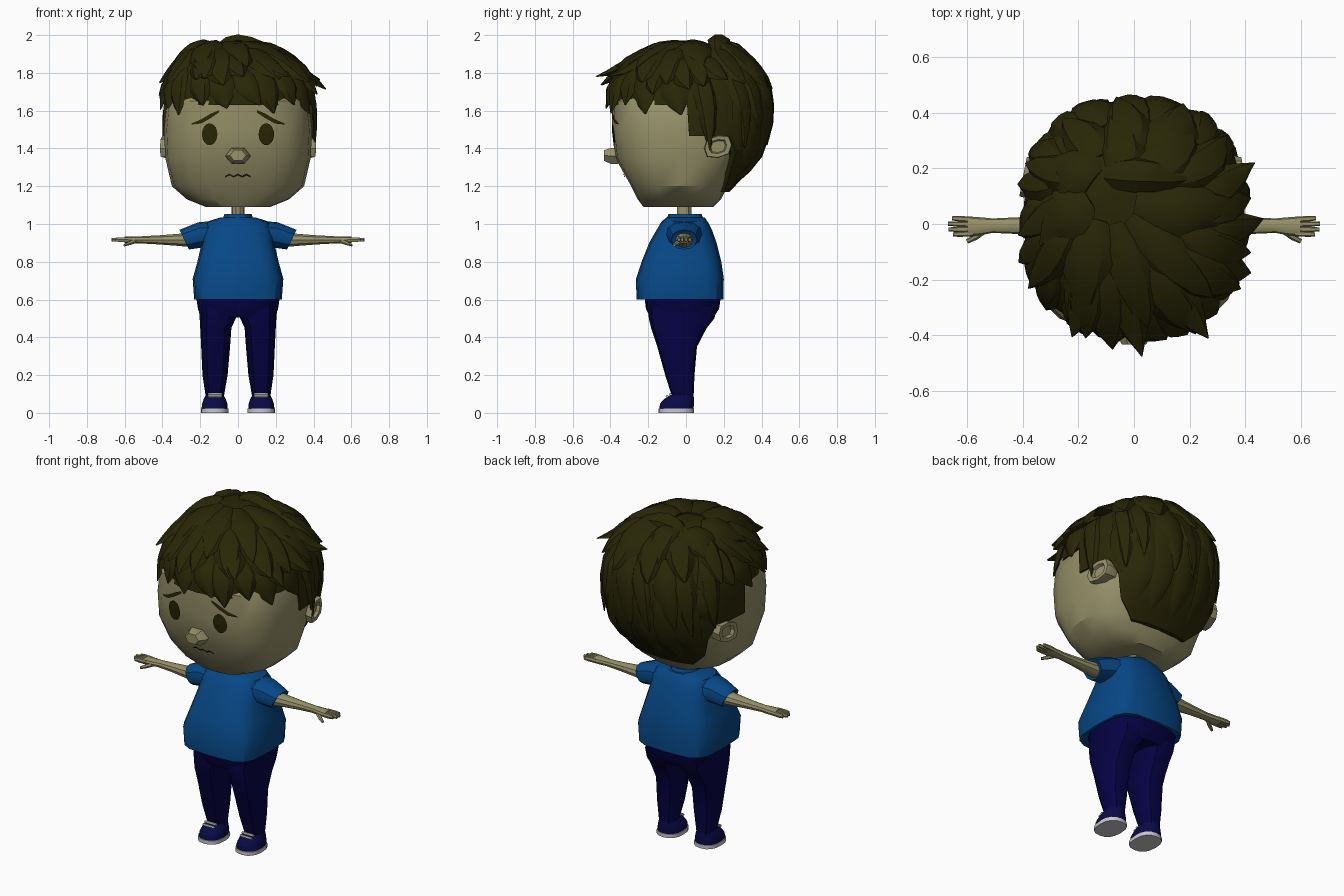
import bpy, bmesh, random
from math import sin, cos, pi, radians
from mathutils import Vector as V
from mathutils.bvhtree import BVHTree

random.seed(4)
cube = bpy.data.objects.get("Cube")
if cube:
    bpy.data.objects.remove(cube, do_unlink=True)
parts = []


def material(name, r, g, b):
    m = bpy.data.materials.new(name)
    m.use_nodes = True
    m.diffuse_color = (r, g, b, 1)
    bsdf = next(n for n in m.node_tree.nodes if n.type == "BSDF_PRINCIPLED")
    bsdf.inputs["Base Color"].default_value = (r, g, b, 1)
    bsdf.inputs["Roughness"].default_value = 0.9
    return m


SKIN = material("skin", 0.305, 0.28, 0.14)
HAIR = material("dark olive hair", 0.022, 0.02, 0.002)
SHIRT = material("blue shirt", 0.002, 0.064, 0.24)
NAVY = material("navy cloth", 0.0015, 0.0008, 0.058)
SHOE = material("navy shoe", 0.003, 0.003, 0.066)
WHITE = material("off white", 0.58, 0.58, 0.6)


def spow(t, n):
    return (abs(t) ** (2 / n)) * (1 if t >= 0 else -1)


def ring(c, u, v, n=2, sides=16):
    """Superellipse loop around c, spanned by u and v."""
    angles = [2 * pi * i / sides for i in range(sides)]
    return [V(c) + V(u) * spow(cos(a), n) + V(v) * spow(sin(a), n) for a in angles]


def zring(z, front, back, x0, x1, n=2.5, sides=16):
    """Level loop that fills the given front, back and side limits."""
    return ring(((x0 + x1) / 2, (front + back) / 2, z),
                ((x1 - x0) / 2, 0, 0), (0, (back - front) / 2, 0), n, sides)


def flip(rows, s):
    return [[V((p.x * s, p.y, p.z)) for p in row] for row in rows]


def part(name, mat, *lofts, closed=True):
    """Skin each list of rows; closed rows form tubes with end caps."""
    bm = bmesh.new()
    for rows in lofts:
        grid = [[bm.verts.new(p) for p in row] for row in rows]
        n = len(grid[0])
        for a, b in zip(grid, grid[1:]):
            for i in range(n if closed else n - 1):
                j = (i + 1) % n
                bm.faces.new((a[i], a[j], b[j], b[i]))
        if closed:
            bm.faces.new(grid[0])
            bm.faces.new(grid[-1])
    bmesh.ops.recalc_face_normals(bm, faces=bm.faces)
    if not closed:
        # Face plates look forward
        bm.normal_update()
        for f in bm.faces:
            if f.normal.y > 0:
                f.normal_flip()
    me = bpy.data.meshes.new(name)
    bm.to_mesh(me)
    bm.free()
    me.materials.append(mat)
    ob = bpy.data.objects.new(name, me)
    bpy.context.collection.objects.link(ob)
    parts.append(ob)
    return ob


# Head and neck
head = part("head", SKIN, [zring(z, f, b, -w, w, 2.8, 20) for z, f, b, w in (
    (1.09, -.225, .145, .17), (1.13, -.255, .185, .27), (1.2, -.29, .22, .35),
    (1.35, -.375, .30, .385), (1.5, -.393, .35, .392), (1.65, -.39, .35, .375),
    (1.8, -.28, .30, .28), (1.88, -.14, .2, .16))])
part("neck", SKIN, [zring(z, -.05, .03, -.035, .035, 2, 10) for z in (1.0, 1.12)])
part("nose", SKIN, [ring((0, y, z), (.067 * k, 0, 0), (0, 0, .05 * k), 2, 6)
                    for y, z, k in ((-.36, 1.36, 1), (-.395, 1.36, 1), (-.435, 1.363, .64))])

# Painted face, laid onto the head surface
bvh = BVHTree.FromPolygons([v.co for v in head.data.vertices],
                           [tuple(p.vertices) for p in head.data.polygons])


def on_face(x, z):
    hit = bvh.ray_cast(V((x, -2, z)), V((0, 1, 0)))[0]
    return V((x, hit.y - .008, z))


def stripe(points, widths):
    return [[on_face(x, z + k * w) for (x, z), w in zip(points, widths)] for k in (-.5, 0, .5)]


for s, side in ((1, "left"), (-1, "right")):
    disc = [[on_face(s * .15 + .041 * k * cos(i * pi / 10), 1.475 + .058 * k * sin(i * pi / 10))
             for i in range(21)] for k in (1, .5, .02)]
    part(side + "_eye", HAIR, disc, closed=False)
    brow = [(s * x, z) for x, z in ((.1, 1.597), (.145, 1.572), (.195, 1.543), (.245, 1.53))]
    part(side + "_eyebrow", HAIR, stripe(brow, (.012, .024, .022, .006)), closed=False)
    # Ear with a sunken middle, close to the head
    ear = [ring((x, .17, 1.41), (-.014 * k, .074 * k, .01 * k), (0, 0, .06 * k), 2.8, 8)
           for x, k in ((.31, .8), (.385, 1), (.4, .95), (.398, .62), (.38, .52))]
    part(side + "_ear", SKIN, flip(ear, s))
mouth = [(-.068 + .0225 * i, 1.25 + .012 * (i % 2)) for i in range(7)]
part("mouth", HAIR, stripe(mouth, [.01] * 7), closed=False)

# Hair surface: z, front, back, half width, x shift
LEVELS = ((1.17, -.30, .23, .335, 0), (1.27, -.36, .325, .38, 0), (1.39, -.39, .415, .398, 0),
          (1.58, -.405, .45, .4, 0), (1.72, -.395, .43, .38, 0), (1.83, -.32, .36, .32, 0),
          (1.92, -.175, .27, .22, -.03), (1.955, 0, .18, .085, -.08))
# Hairline: degrees from the front, lowest level
HAIRLINE = ((0, 3.35), (89, 3.35), (90, 2.4), (117, 2.4), (126, 1.9), (134, .9), (150, 0), (180, 0))


def surface(deg, level):
    level = max(0, min(level, len(LEVELS) - 1.001))
    i = int(level)
    t = level - i
    z, f, b, w, cx = [p + (q - p) * t for p, q in zip(LEVELS[i], LEVELS[i + 1])]
    a = radians(deg)
    return V((cx + w * spow(sin(a), 2.4), (f + b) / 2 - (b - f) / 2 * spow(cos(a), 2.4), z))


def hairline(deg):
    d = abs((deg + 180) % 360 - 180)
    for (a, p), (b, q) in zip(HAIRLINE, HAIRLINE[1:]):
        if d <= b:
            return p + (q - p) * (d - a) / (b - a)


half = [0, 14, 28, 42, 56, 72, 89, 90, 103, 117, 126, 134, 142, 150, 165]
columns = half + [180] + [360 - d for d in reversed(half[1:])]
cap = [[surface(d, hairline(d) + (7 - hairline(d)) * t / 9) for d in columns] for t in range(10)]
rim = [V((p.x * .9, p.y * .9, p.z)) for p in cap[0]]
part("hair_cap", HAIR, [rim] + cap)


def tuft(path, width, thick):
    """Leaf shaped lock of hair that follows a path."""
    rows = []
    for i, p in enumerate(path):
        t = path[min(i + 1, len(path) - 1)] - path[max(i - 1, 0)]
        n = (p - V((0, .02, 1.5))).normalized()
        side = t.cross(n).normalized()
        w = width / 2 * (.45, .85, 1, .9, .6, .05)[i]
        h = thick * (.3, .9, 1, .9, .7, .15)[i]
        rows.append([p + side * w * a + n * h * b for a, b in
                     ((-1, -.4), (-.55, .75), (.05, 1), (.6, .7), (1, -.4), (0, -.7))])
    return rows


def lock(deg, start, end, width, thick, lift, swirl):
    path = []
    for i in range(6):
        t = i / 5
        p = surface(deg + swirl * t, start + (end - start) * t)
        n = (p - V((0, .02, 1.5))).normalized()
        path.append(p + n * lift * t ** 3)
    return tuft(path, width, thick)


# Layers of locks from the crown down: count, start, end, width, thickness, lift
locks = []
for count, start, end, width, thick, lift in (
        (8, 7, 4.9, .2, .034, .03), (13, 6.2, 4.0, .18, .034, .045), (18, 5, 0, .145, .024, .016)):
    for i in range(count):
        deg = 360 * (i + .5 * (count % 3)) / count + random.uniform(-7, 7)
        tip = end or max(2.2, hairline(deg + 8) - .22)
        locks.append(lock(deg, start, tip + random.uniform(-.2, .2),
                          width * random.uniform(.85, 1.15), thick,
                          lift * (1 + .4 * cos(radians(deg))), random.uniform(4, 16)))
# Locks that flick out at the front and sides
for deg, start, end, lift in ((62, 5.6, 3.6, .06), (82, 5.6, 3.7, .085), (102, 5.6, 4, .09),
                              (-6, 6, 4.1, .1), (24, 5.8, 4.1, .1), (-35, 5.8, 4.1, .07),
                              (250, 5.4, 3.6, .04), (278, 5.4, 3.5, .04)):
    locks.append(lock(deg, start, end, .15, .03, lift, 8))
# Long flat strands down the nape, and the raised crest
for deg in range(126, 235, 18):
    locks.append(lock(deg, 3.8, hairline(deg + 3) + .4, .15, .014, -.005, 3))
crest = [V(p) for p in ((-.12, .18, 1.93), (-.06, .185, 1.955), (0, .185, 1.965),
                        (.07, .18, 1.955), (.14, .17, 1.935), (.22, .16, 1.90))]
locks.append(tuft(crest, .14, .038))
part("hair_locks", HAIR, *locks)

# Shirt body and collar
part("shirt", SHIRT, [zring(z, f, b, -w, w, n) for z, f, b, w, n in (
    (.6, -.262, .198, .232, 4), (.71, -.265, .2, .24, 4), (.8, -.235, .187, .215, 3.7),
    (.9, -.195, .162, .192, 3.2), (.97, -.155, .137, .185, 2.8), (1.012, -.13, .115, .165, 2.6),
    (1.034, -.105, .1, .095, 2.5))])
part("collar", SHIRT, [zring(z, -.01 - .09 * k, -.01 + .1 * k, -.078 * k, .078 * k, 2.2, 12)
                       for z, k in ((1.0, 1.1), (1.035, 1), (1.052, .92), (1.05, .75), (1.03, .7))])

# Trouser seat
part("trouser_seat", NAVY, [zring(z, f, b, -w, w, 3) for z, f, b, w in (
    (.615, -.22, .185, .222), (.55, -.212, .175, .212), (.505, -.19, .145, .195))])

for s, side in ((1, "left"), (-1, "right")):
    # Sleeve with a slanted cuff
    sleeve = [ring((x, -.01, z), (0, r, 0), (tilt, 0, h), 2.2, 12) for x, z, r, h, tilt in (
        (.12, .945, .105, .072, 0), (.2, .942, .088, .067, .01),
        (.285, .917, .068, .052, .025), (.278, .917, .054, .043, .02))]
    part(side + "_sleeve", SHIRT, flip(sleeve, s))
    # Arm, palm and fingers
    arm = [ring((x, y, z), (0, r, 0), (0, 0, h), 2.2, 10) for x, y, z, r, h in (
        (.24, -.012, .917, .05, .042), (.32, -.008, .916, .04, .033), (.42, -.006, .916, .03, .025),
        (.51, -.006, .916, .026, .02), (.55, -.008, .916, .032, .02), (.6, -.009, .916, .036, .018))]
    fingers = [[ring((x, y + fan * (x - .58), .917), (0, .0105 * k, 0), (0, 0, .0135 * k), 2.5, 6)
                for x, k in ((.58, 1), (.63, .95), (tip, .7))]
               for y, fan, tip in ((.016, .06, .655), (-.001, .02, .67), (-.018, -.02, .668), (-.034, -.05, .652))]
    thumb = [ring(c, (.004, .012 * k, 0), (0, 0, .012 * k), 2, 6) for c, k in (
        ((.535, -.02, .912), 1), ((.57, -.045, .9), 1), ((.602, -.063, .888), .6))]
    part(side + "_arm", SKIN, *[flip(r, s) for r in [arm, thumb] + fingers])
    # Leg
    leg = [zring(z, f, b, a, o, 2.7, 12) for z, f, b, a, o in (
        (.56, -.2, .165, .005, .208), (.5, -.197, .15, .012, .203), (.45, -.185, .11, .035, .2),
        (.35, -.152, .058, .042, .195), (.2, -.11, .045, .055, .188), (.08, -.072, .04, .076, .17))]
    part(side + "_trouser_leg", NAVY, flip(leg, s))
    # Shoe, sole and laces
    sole = [zring(z, -.145, .043, .05, .197, 2.5) for z in (0, .022)]
    part(side + "_sole", WHITE, flip(sole, s))
    upper = [zring(z, f, b, a, o, 2.4) for z, f, b, a, o in (
        (.02, -.141, .04, .054, .193), (.048, -.138, .042, .056, .19),
        (.072, -.118, .042, .064, .182), (.095, -.08, .04, .077, .171))]
    part(side + "_shoe", SHOE, flip(upper, s))
    laces = [[ring((x, y, z), (0, .008, 0), (0, 0, .007), 2, 6) for x in (.086, .16)]
             for y, z in ((-.082, .098), (-.1, .088))]
    part(side + "_laces", WHITE, *[flip(r, s) for r in laces])

# Smooth shading with crisp edges
bpy.ops.object.select_all(action="DESELECT")
for ob in parts:
    ob.select_set(True)
bpy.context.view_layer.objects.active = parts[0]
bpy.ops.object.shade_smooth_by_angle(angle=radians(32))
